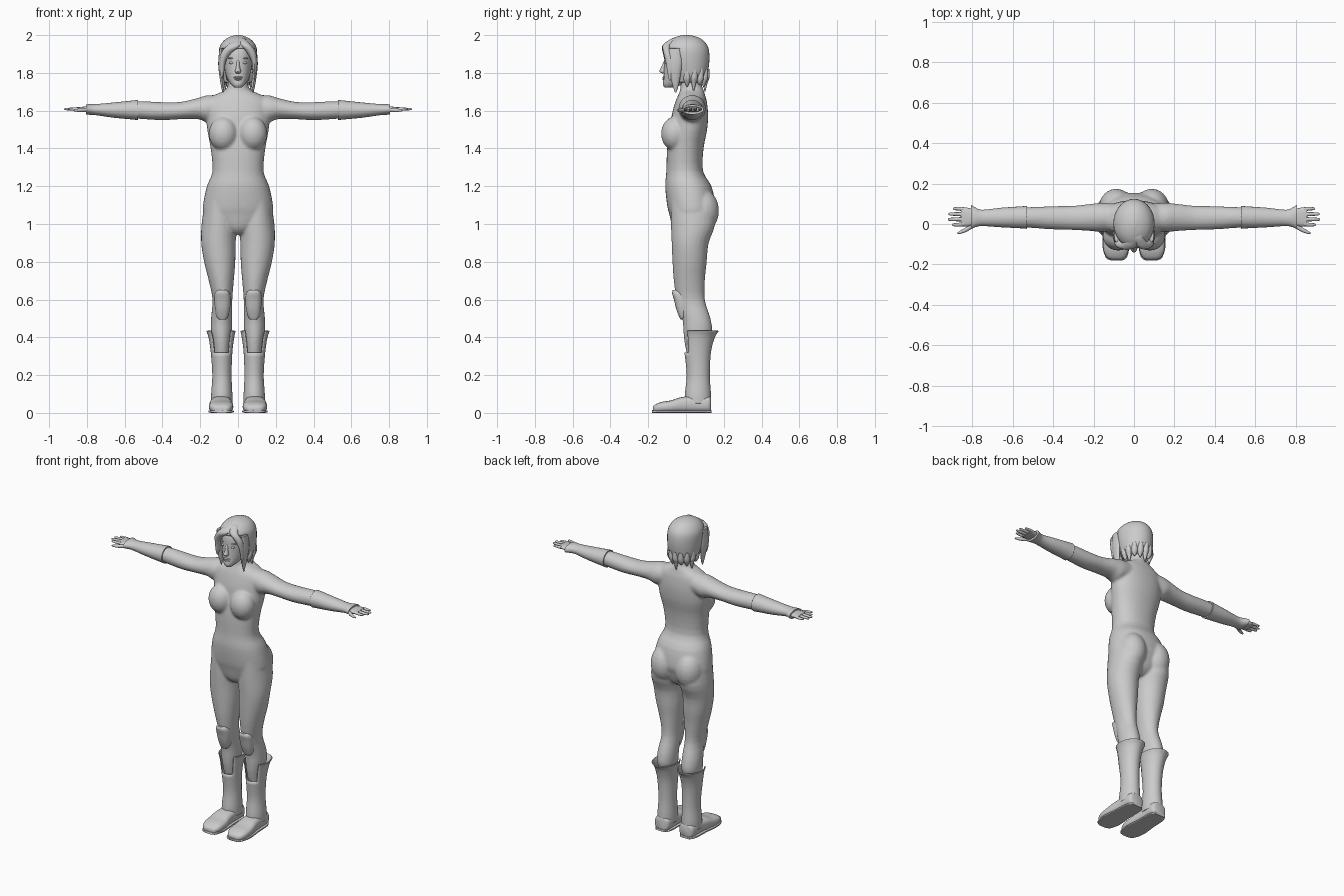
import bpy, bmesh, math
from mathutils import Matrix

AXES = {'z': (2, 0, 1), 'x': (0, 1, 2), 'y': (1, 0, 2)}


def spline(rows, sub):
    """Catmull-Rom interpolation of section rows."""
    out = []
    for i in range(len(rows) - 1):
        a, b, c, d = (rows[max(i - 1, 0)], rows[i], rows[i + 1], rows[min(i + 2, len(rows) - 1)])
        for k in range(sub):
            t = k / sub
            out.append([0.5 * (2 * q + (r - p) * t + (2 * p - 5 * q + 4 * r - s) * t * t
                               + (3 * q - p - 3 * r + s) * t ** 3) for p, q, r, s in zip(a, b, c, d)])
    return out + [list(rows[-1])]


def loft(bm, rows, axis='z', n=24, sub=3, power=2.0, caps=True):
    """Skin sections given as (position, u min, u max, v min, v max)."""
    ia, iu, iv = AXES[axis]
    rings = []
    for t, u0, u1, v0, v1 in spline(rows, sub):
        ring = []
        for k in range(n):
            a = 2 * math.pi * k / n
            c, s = math.cos(a), math.sin(a)
            co = [0, 0, 0]
            co[ia] = t
            co[iu] = (u0 + u1) / 2 + (u1 - u0) / 2 * math.copysign(abs(c) ** (2 / power), c)
            co[iv] = (v0 + v1) / 2 + (v1 - v0) / 2 * math.copysign(abs(s) ** (2 / power), s)
            ring.append(bm.verts.new(co))
        rings.append(ring)
    for p, q in zip(rings, rings[1:]):
        for k in range(n):
            j = (k + 1) % n
            bm.faces.new((p[k], p[j], q[j], q[k]))
    if caps:
        bm.faces.new(rings[0])
        bm.faces.new(rings[-1])


def ball(bm, c, r):
    m = Matrix.Translation(c) @ Matrix.Diagonal((*r, 1))
    bmesh.ops.create_uvsphere(bm, u_segments=20, v_segments=12, radius=1, matrix=m)


def sym(rows):
    """Rows (z, half width, y0, y1) to full sections."""
    return [(z, -w, w, a, b) for z, w, a, b in rows]


def finish(name, bm, mirror=False, cut=None, thick=0, angle=45):
    bmesh.ops.recalc_face_normals(bm, faces=bm.faces)
    if cut:
        bad = [f for f in bm.faces if cut(f.calc_center_median())]
        bmesh.ops.delete(bm, geom=bad, context='FACES')
    me = bpy.data.meshes.new(name)
    bm.to_mesh(me)
    bm.free()
    ob = bpy.data.objects.new(name, me)
    bpy.context.collection.objects.link(ob)
    bpy.ops.object.select_all(action='DESELECT')
    ob.select_set(True)
    bpy.context.view_layer.objects.active = ob
    bpy.ops.object.shade_smooth_by_angle(angle=math.radians(angle))
    if thick:
        ob.modifiers.new("thickness", 'SOLIDIFY').thickness = thick
    if mirror:
        ob.modifiers.new("mirror", 'MIRROR').use_mirror_merge = False
    return ob


# body: limbs and torso fused into one smooth skin
bm = bmesh.new()
loft(bm, [(1.12, .03, .175, -.08, .14), (1.0, .008, .193, -.08, .155), (.9, .012, .195, -.076, .12),
          (.8, .014, .18, -.072, .11), (.7, .022, .155, -.065, .1), (.6, .03, .135, -.05, .1),
          (.5, .03, .143, -.02, .13), (.43, .032, .143, -.014, .138), (.36, .042, .13, -.006, .112),
          (.25, .05, .12, .02, .105)])
loft(bm, [(.08, -.03, .1, 1.57, 1.68), (.16, -.04, .105, 1.54, 1.682), (.21, -.035, .1, 1.555, 1.668),
          (.3, -.03, .09, 1.555, 1.647), (.4, -.027, .088, 1.55, 1.645), (.53, -.018, .083, 1.557, 1.65),
          (.66, -.012, .075, 1.568, 1.638), (.78, -.005, .068, 1.585, 1.628)], 'x')
ball(bm, (.078, -.06, 1.478), (.077, .072, .09))
ball(bm, (.088, .085, 1.07), (.085, .09, .115))
dup = bmesh.ops.duplicate(bm, geom=bm.verts[:] + bm.edges[:] + bm.faces[:])['geom']
bmesh.ops.scale(bm, vec=(-1, 1, 1), verts=[v for v in dup if isinstance(v, bmesh.types.BMVert)])
loft(bm, sym([(.945, .03, -.04, .08), (.98, .1, -.07, .12), (1.05, .178, -.088, .145),
              (1.1, .185, -.1, .155), (1.2, .165, -.11, .135), (1.28, .135, -.104, .09),
              (1.4, .145, -.1, .093), (1.5, .163, -.085, .112), (1.58, .168, -.075, .117),
              (1.65, .165, -.055, .11), (1.685, .12, -.04, .1), (1.705, .075, -.032, .095),
              (1.73, .055, -.03, .085), (1.8, .05, -.03, .08)]), n=36, power=2.2)
body = finish("body", bm)
r = body.modifiers.new("fuse", 'REMESH')
r.mode, r.voxel_size, r.use_smooth_shade = 'VOXEL', .008, True
s = body.modifiers.new("soften", 'SMOOTH')
s.factor, s.iterations = .5, 6

# gloves with raised cuff at the elbow and flare at the wrist
bm = bmesh.new()
loft(bm, [(.53, -.024, .09, 1.55, 1.657), (.545, -.022, .088, 1.552, 1.655),
          (.66, -.016, .08, 1.563, 1.643), (.75, -.01, .07, 1.576, 1.635),
          (.785, -.016, .082, 1.578, 1.635), (.805, -.025, .094, 1.58, 1.632)], 'x')
finish("glove", bm, True)

# hands: palm, four fingers, thumb
bm = bmesh.new()
loft(bm, [(.78, .0, .07, 1.59, 1.625), (.82, -.012, .08, 1.594, 1.621),
          (.855, -.01, .082, 1.598, 1.618)], 'x', 16, power=2.6)
for y, tip in ((.0, .9), (.024, .92), (.048, .917), (.072, .895)):
    w = (y - .036) * .1
    loft(bm, [(.84, y - .011, y + .011, 1.599, 1.618), (tip - .03, y + w - .009, y + w + .009, 1.6, 1.616),
              (tip - .006, y + w - .007, y + w + .007, 1.603, 1.614),
              (tip, y + w - .003, y + w + .003, 1.606, 1.611)], 'x', 10, 2)
loft(bm, [(.79, -.015, .02, 1.593, 1.615), (.825, -.037, -.012, 1.592, 1.612),
          (.855, -.048, -.03, 1.594, 1.61), (.872, -.049, -.041, 1.598, 1.606)], 'x', 10, 2)
finish("hand", bm, True)

# boot shafts with the cuff open at the front
bm = bmesh.new()
loft(bm, [(.435, .018, .162, -.018, .168), (.4, .026, .15, -.01, .146), (.32, .036, .138, -.002, .126),
          (.2, .04, .13, .01, .12), (.1, .036, .136, 0, .126), (.05, .036, .136, 0, .126)],
     n=32, sub=5, caps=False)
finish("boot_shaft", bm, True,
       cut=lambda c: c.z > .322 and abs(c.x - .088) < .033 + .14 * (c.z - .322) and c.y < .06, thick=.006)

# shoes and flat soles
bm = bmesh.new()
loft(bm, [(-.176, .06, .112, .008, .03), (-.165, .042, .135, .004, .043), (-.13, .027, .151, .002, .058),
          (-.08, .025, .154, .002, .066), (-.03, .032, .149, .002, .082), (.03, .035, .142, .002, .09),
          (.1, .034, .14, .002, .09), (.125, .04, .134, .002, .088), (.133, .052, .12, .004, .08)],
     'y', power=2.8)
loft(bm, [(-.18, .06, .115, 0, .014), (-.165, .035, .14, 0, .014), (-.1, .022, .157, 0, .014),
          (0, .03, .148, 0, .014), (.1, .032, .142, 0, .014), (.136, .052, .122, 0, .014)], 'y', power=5)
finish("shoe", bm, True)

# knee pads
bm = bmesh.new()
loft(bm, [(.495, .065, .1, -.03, -.005), (.51, .053, .113, -.037, .01), (.55, .042, .122, -.052, .03),
          (.6, .038, .126, -.064, .03), (.635, .044, .122, -.074, .01), (.65, .06, .106, -.07, -.02)],
     power=2.6)
finish("knee_pad", bm, True)

# head with nose
bm = bmesh.new()
loft(bm, sym([(1.722, .018, -.112, -.07), (1.738, .036, -.122, -.02), (1.77, .057, -.119, .04),
              (1.81, .069, -.117, .08), (1.86, .076, -.115, .095), (1.91, .079, -.111, .1),
              (1.95, .07, -.09, .09), (1.98, .035, -.05, .055)]), n=32, power=2.2)
loft(bm, sym([(1.796, .009, -.124, -.1), (1.808, .016, -.141, -.1), (1.83, .01, -.131, -.1),
              (1.87, .007, -.114, -.1)]), n=12)
for z, w in ((1.776, .024), (1.766, .02)):
    ball(bm, (0, -.115, z), (w, .01, .006))
finish("head", bm)

# eyes, brows and ears
bm = bmesh.new()
ball(bm, (.033, -.101, 1.853), (.014, .01, .007))
ball(bm, (.035, -.1, 1.877), (.019, .01, .004))
ball(bm, (.076, .0, 1.845), (.01, .02, .032))
finish("eye_and_ear", bm, True)

# hair shell with open face
bm = bmesh.new()
loft(bm, sym([(1.75, .078, -.06, .098), (1.8, .092, -.08, .115), (1.87, .101, -.112, .124),
              (1.93, .099, -.12, .119), (1.968, .078, -.095, .095), (1.99, .046, -.055, .06),
              (2.0, .012, -.015, .02)]), n=36, sub=4)
finish("hair", bm, cut=lambda c: (c.y < -.04 and c.z < 1.925) or c.z < 1.751, thick=.006)

# fringe swept both ways from the parting
bm = bmesh.new()
loft(bm, [(1.985, -.01, .03, -.07, -.03), (1.945, -.058, .018, -.125, -.08), (1.905, -.09, -.035, -.122, -.08),
          (1.86, -.098, -.064, -.112, -.065), (1.8, -.096, -.074, -.1, -.07), (1.77, -.088, -.084, -.09, -.085)],
     n=12)
loft(bm, [(1.985, .0, .035, -.07, -.03), (1.95, .012, .066, -.122, -.08), (1.91, .045, .094, -.12, -.075),
          (1.86, .072, .1, -.108, -.06), (1.8, .08, .096, -.098, -.065), (1.76, .084, .088, -.09, -.083)], n=12)
finish("fringe", bm)

# side locks framing the face
bm = bmesh.new()
loft(bm, [(1.93, .075, .098, -.09, -.02), (1.85, .078, .105, -.09, -.02), (1.78, .074, .098, -.082, -.03),
          (1.73, .072, .09, -.07, -.04), (1.695, .078, .082, -.058, -.052)], n=12)
finish("side_lock", bm, True)

# ragged lower ends of the hair
bm = bmesh.new()
for i in range(9):
    a = math.radians(-10 + 25 * i)
    x, y = .074 * math.cos(a), .02 + .082 * math.sin(a)
    tip = (1.725, 1.70, 1.735)[i % 3]
    loft(bm, [(z, x * k - w, x * k + w, y * k - w, y * k + w) for z, w, k in
              ((1.82, .012, 1.1), (1.775, .02, 1.03), (1.75, .014, 1), (tip, .002, .98))], n=10)
finish("hair_ends", bm)
